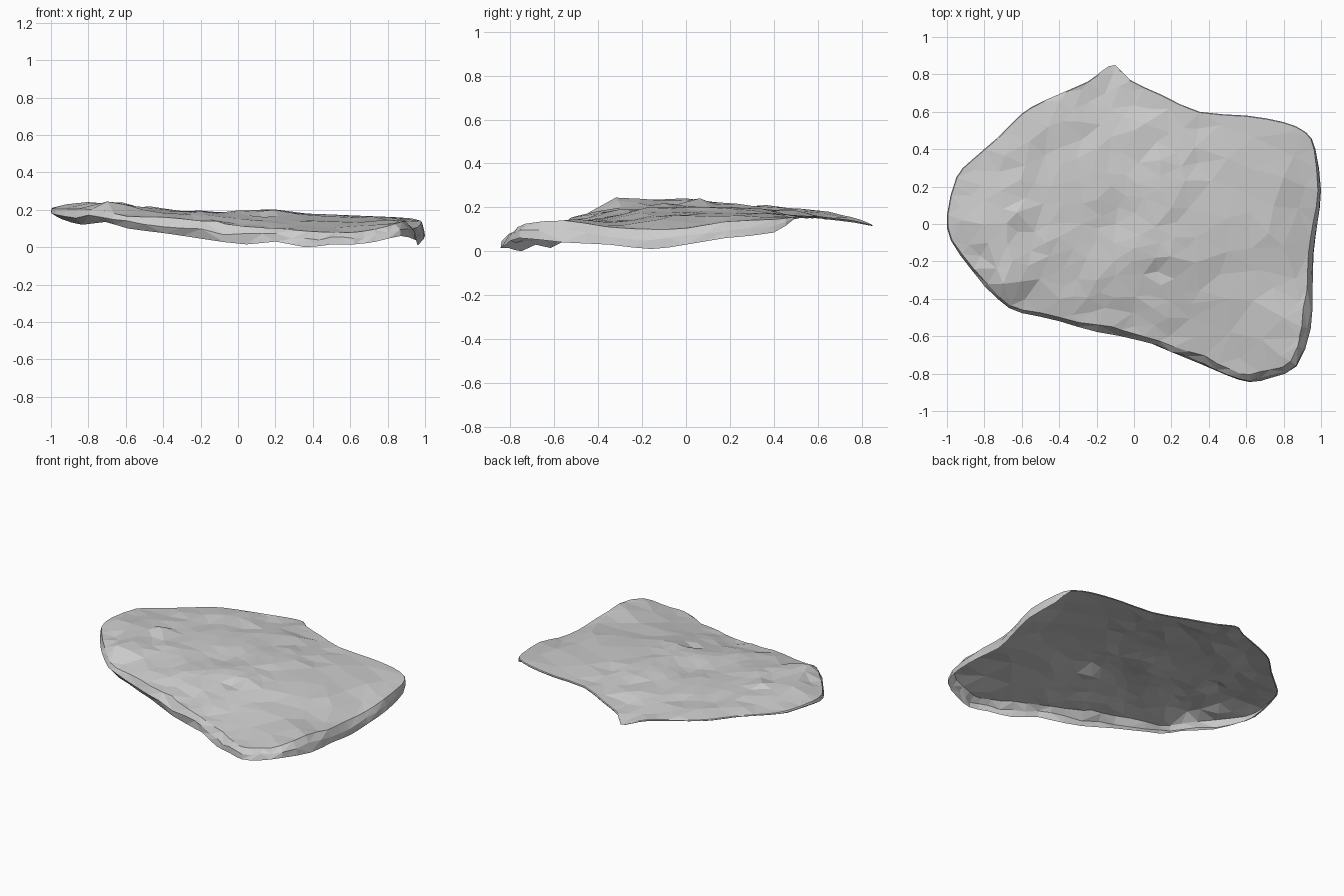
import bpy
import bmesh
import random
from mathutils import Vector
from mathutils.geometry import delaunay_2d_cdt

if "Cube" in bpy.data.objects:
    bpy.data.objects.remove(bpy.data.objects["Cube"], do_unlink=True)

random.seed(7)

# Outer rim, clockwise from the rear tip: x, y, height of crest, height of lower lip
RIM = [
    (-.1, .85, .12, .115), (-.02, .77, .14, .13), (.15, .69, .15, .14),
    (.35, .6, .16, .15), (.6, .58, .16, .15), (.8, .545, .16, .15),
    (.92, .49, .155, .145), (.97, .4, .145, .085), (1, .18, .135, .06),
    (.98, 0, .105, .03), (.96, -.16, .1, .01), (.955, -.35, .11, .03),
    (.945, -.56, .14, .04), (.87, -.76, .125, .06), (.74, -.82, .095, .03),
    (.62, -.845, .08, .015), (.5, -.81, .08, .015), (.36, -.75, .085, 0),
    (.2, -.69, .1, .03), (.04, -.635, .11, .015), (-.2, -.585, .14, .045),
    (-.4, -.53, .16, .075), (-.6, -.48, .165, .1), (-.73, -.41, .195, .135),
    (-.87, -.25, .205, .12), (-.98, -.09, .205, .15), (-1, .05, .21, .175),
    (-.95, .25, .21, .19), (-.87, .34, .2, .19), (-.72, .47, .195, .185),
    (-.6, .59, .185, .175), (-.48, .66, .175, .165), (-.25, .76, .155, .145),
    (-.17, .82, .135, .13),
]

# Crags, hollows and steps that shape the upper face
HUMPS = [
    (-.7, -.32, .246), (-.78, -.1, .236), (-.65, -.2, .24), (-.7, .08, .234),
    (-.92, .02, .23), (-.72, .28, .215), (-.47, -.1, .208), (-.45, .2, .2),
    (-.46, .52, .194), (-.38, .55, .176), (-.2, .13, .193), (-.1, 0, .172),
    (0, -.13, .197), (.14, -.1, .205), (.05, -.27, .168), (.28, -.13, .18),
    (.5, .03, .175), (.5, .35, .175), (.72, -.05, .165), (.8, -.12, .145),
    (.8, .25, .162), (.5, -.4, .135), (.8, -.5, .145), (0, .5, .18),
    (-.4, -.4, .183), (.1, -.45, .142), (.14, .18, .202), (-.2, -.3, .18),
]


def smooth_loop(points):
    """Add a rounded midpoint between each pair of loop points."""
    n, out = len(points), []
    for i in range(n):
        a, b, c, d = (Vector(points[(i + k) % n]) for k in (-1, 0, 1, 2))
        out += [b, (b + c) * .5625 - (a + d) * .0625]
    return out


def inside(p, loop):
    hit = False
    for a, b in zip(loop, loop[1:] + loop[:1]):
        if (a.y > p.y) != (b.y > p.y):
            if p.x < a.x + (p.y - a.y) * (b.x - a.x) / (b.y - a.y):
                hit = not hit
    return hit


# Rim curves: the wall leans outward at front left and tucks under on the right
rim = smooth_loop(RIM)
count = len(rim)
crest, middle, lip = [], [], []
for i, p in enumerate(rim):
    t = rim[(i + 1) % count].xy - rim[i - 1].xy
    inward = Vector((t.y, -t.x)).normalized()
    drop = max(p[2] - p[3], .004)
    lean = max(.05, .15 + .1 * p.x - .45 * p.y) * random.uniform(.75, 1.2)
    tuck = max(0, .2 - .6 * p.x) * random.uniform(.7, 1.1)
    top = p.xy + inward * (.004 + drop * lean)
    mid = p.xy + inward * drop * lean * random.uniform(.1, .45)
    low = p.xy + inward * drop * tuck
    crest.append(top.to_3d() + Vector((0, 0, p[2])))
    middle.append(mid.to_3d() + Vector((0, 0, p[2] - drop * random.uniform(.35, .6))))
    lip.append(low.to_3d() + Vector((0, 0, max(0, p[2] - drop))))

humps = [Vector(h) for h in HUMPS]
guides = humps + crest[::2]


def height(p):
    """Blend the guide heights by distance, then add a few sharp bumps."""
    total = weight = 0
    for g in guides:
        w = 1 / ((g.xy - p).length_squared + .001) ** 1.8
        total += g.z * w
        weight += w
    rough = .013 if p.x < .35 else .005
    return total / weight + random.uniform(-1, 1) ** 3 * rough


# Scatter points over the upper face, closer together on the rough side
crest_flat = [c.xy for c in crest]
scatter = [h.xy for h in humps]
for _ in range(2500):
    p = Vector((random.uniform(-1, 1), random.uniform(-.85, .85)))
    gap = .07 if p.x < .35 else .12
    if all((p - q).length > gap for q in scatter) and inside(p, crest_flat):
        if min((p - q).length for q in crest_flat) > .045:
            scatter.append(p)

edges = [(i, (i + 1) % count) for i in range(count)]
flat, _, tris, origin, _, _ = delaunay_2d_cdt(crest_flat + scatter, edges, [], 1, 1e-5)

# Upper face
bm = bmesh.new()
crest_verts = {}
verts = []
for p, ids in zip(flat, origin):
    on_crest = [i for i in ids if i < count]
    z = crest[on_crest[0]].z if on_crest else height(p)
    v = bm.verts.new((p.x, p.y, z))
    verts.append(v)
    for i in on_crest:
        crest_verts[i] = v
for tri in tris:
    bm.faces.new([verts[i] for i in tri])

# Broken side wall hanging from the crest, open underneath
rows = [[crest_verts[i] for i in range(count)]]
rows += [[bm.verts.new(p) for p in ring] for ring in (middle, lip)]
for upper, lower in zip(rows, rows[1:]):
    for i in range(count):
        j = (i + 1) % count
        if i % 3:
            bm.faces.new((upper[i], upper[j], lower[j]))
            bm.faces.new((upper[i], lower[j], lower[i]))
        else:
            bm.faces.new((upper[i], upper[j], lower[i]))
            bm.faces.new((upper[j], lower[j], lower[i]))

bmesh.ops.recalc_face_normals(bm, faces=bm.faces)
if sum(f.normal.z * f.calc_area() for f in bm.faces) < 0:
    bmesh.ops.reverse_faces(bm, faces=bm.faces)

mesh = bpy.data.meshes.new("rock_slab")
bm.to_mesh(mesh)
bm.free()
rock = bpy.data.objects.new("rock_slab", mesh)
bpy.context.collection.objects.link(rock)

# Stone colour
stone = bpy.data.materials.new("grey_stone")
stone.use_nodes = True
colour = (.6, .6, .6, 1)
stone.diffuse_color = colour
for node in stone.node_tree.nodes:
    if node.type == "BSDF_PRINCIPLED":
        node.inputs["Base Color"].default_value = colour
mesh.materials.append(stone)
